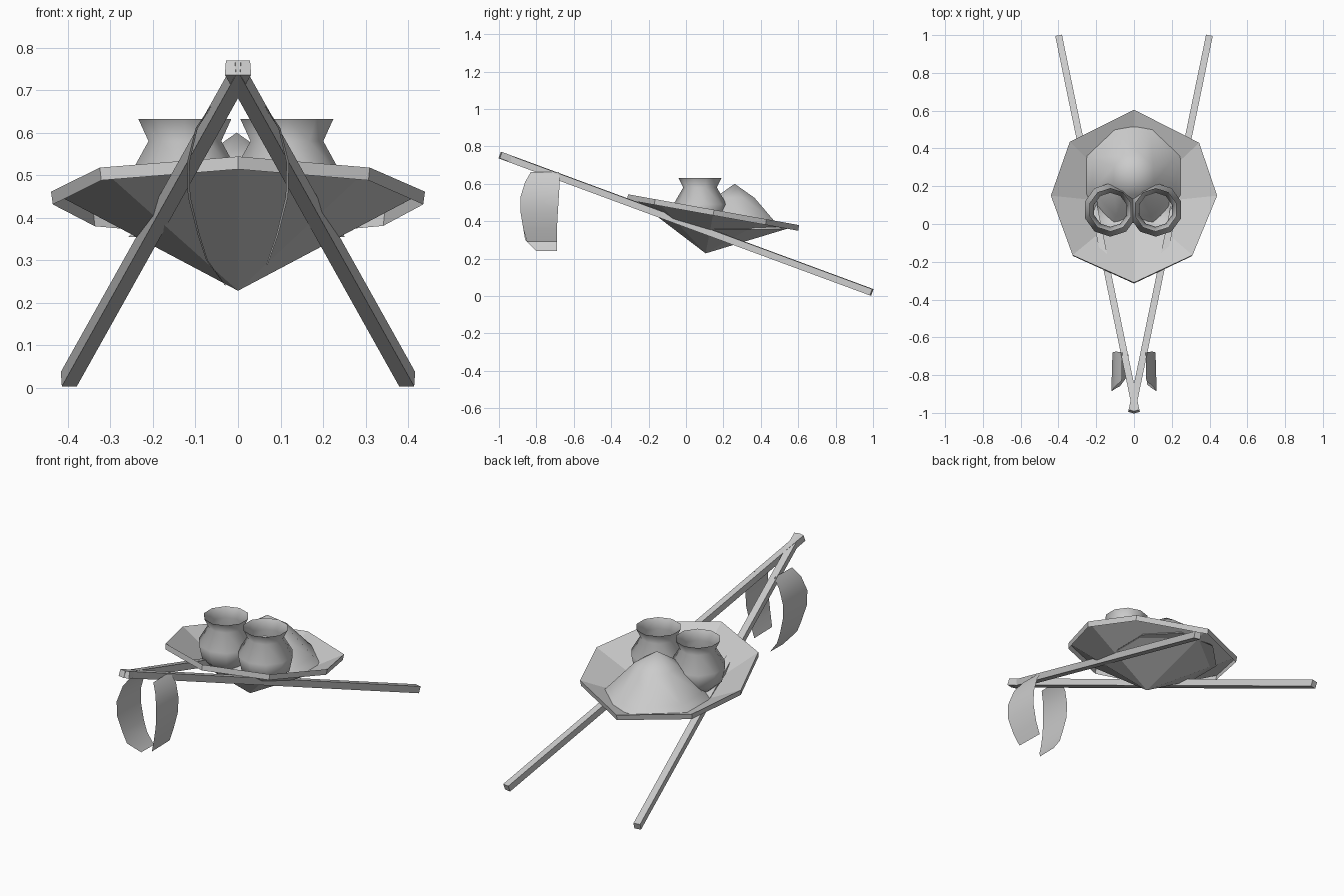
import bpy, bmesh, math
from mathutils import Vector

old = bpy.data.objects.get("Cube")
if old:
    bpy.data.objects.remove(old, do_unlink=True)

GREY = (0.6, 0.6, 0.6, 1)
mat = bpy.data.materials.new("plain grey")
mat.use_nodes = True
mat.diffuse_color = GREY
mat.node_tree.nodes["Principled BSDF"].inputs["Base Color"].default_value = GREY


def make(name, verts, faces, smooth=None):
    mesh = bpy.data.meshes.new(name)
    mesh.from_pydata(verts, [], faces)
    mesh.materials.append(mat)
    obj = bpy.data.objects.new(name, mesh)
    bpy.context.collection.objects.link(obj)
    bm = bmesh.new()
    bm.from_mesh(mesh)
    bmesh.ops.remove_doubles(bm, verts=bm.verts, dist=1e-5)
    bmesh.ops.recalc_face_normals(bm, faces=bm.faces)
    bm.to_mesh(mesh)
    bm.free()
    if smooth:
        bpy.ops.object.select_all(action="DESELECT")
        obj.select_set(True)
        bpy.context.view_layer.objects.active = obj
        bpy.ops.object.shade_smooth_by_angle(angle=math.radians(smooth))
    return obj


def loft(rings, closed=True):
    """Join equal rows of points into one skin."""
    n = len(rings[0])
    verts = [p for ring in rings for p in ring]
    faces = []
    for r in range(len(rings) - 1):
        for i in range(n if closed else n - 1):
            j = (i + 1) % n
            faces.append((r * n + i, r * n + j, (r + 1) * n + j, (r + 1) * n + i))
    return verts, faces


def lathe(name, profile, centre, sides, smooth):
    rings = []
    for radius, z in profile:
        angles = [math.tau * (i + 0.5) / sides for i in range(sides)]
        rings.append([(centre[0] + radius * math.cos(a),
                       centre[1] + radius * math.sin(a), z) for a in angles])
    return make(name, *loft(rings), smooth)


# Crossed drag poles, square in section
for name, s in (("left_pole", 1), ("right_pole", -1)):
    a, b = Vector((s * 0.398, 0.993, 0.02)), Vector((s * -0.012, -0.993, 0.753))
    along = (b - a).normalized()
    side = along.cross(Vector((0, 0, 1))).normalized() * 0.018
    up = side.cross(along).normalized() * 0.018
    rings = [[p + side * u + up * v for u, v in ((1, 1), (-1, 1), (-1, -1), (1, -1))]
             for p in (a, b)]
    verts, faces = loft(rings)
    make(name, verts, faces + [(0, 1, 2, 3), (4, 5, 6, 7)])

# Tilted eight-sided dish with a hanging rim
outline = [(0, 0.605), (0.345, 0.43), (0.44, 0.15), (0.31, -0.165),
           (0, -0.31), (-0.325, -0.165), (-0.44, 0.15), (-0.34, 0.435)]
top = [(x, y, 0.488 - 0.18 * y) for x, y in outline]
bottom = [(x * 0.99, y - 0.005, z - 0.03) for x, y, z in top]
point = [(0, 0.105, 0.228)] * 8
make("dish", *loft([bottom, top, point]))

# Heaped load
lathe("mound", [(0, 0.60), (0.115, 0.525), (0.235, 0.395), (0.275, 0.355), (0, 0.355)],
      (-0.003, 0.26), 8, 50)

# Pair of open pots with flared lips
pot = [(0.115, 0.632), (0.09, 0.58), (0.142, 0.49), (0.125, 0.41), (0.07, 0.36), (0, 0.35)]
for name, x in (("left_pot", 0.115), ("right_pot", -0.125)):
    lathe(name, pot, (x, 0.075), 10, 60)

# Harness straps curling down from the poles: x, z, front y, back y
left = [(0.065, 0.662, -0.83, -0.68), (0.1, 0.61, -0.86, -0.675), (0.12, 0.53, -0.885, -0.68),
        (0.118, 0.45, -0.885, -0.685), (0.095, 0.36, -0.87, -0.69), (0.07, 0.29, -0.85, -0.69)]
right = [(-x, z, f, b) for x, z, f, b in left[:-1]] + [
    (-0.075, 0.30, -0.86, -0.69), (-0.03, 0.24, -0.8, -0.69)]
for name, path in (("left_strap", left), ("right_strap", right)):
    rows = [[(x, f, z), (x * 0.95, b, z)] for x, z, f, b in path]
    make(name, *loft(rows, closed=False), 60)
